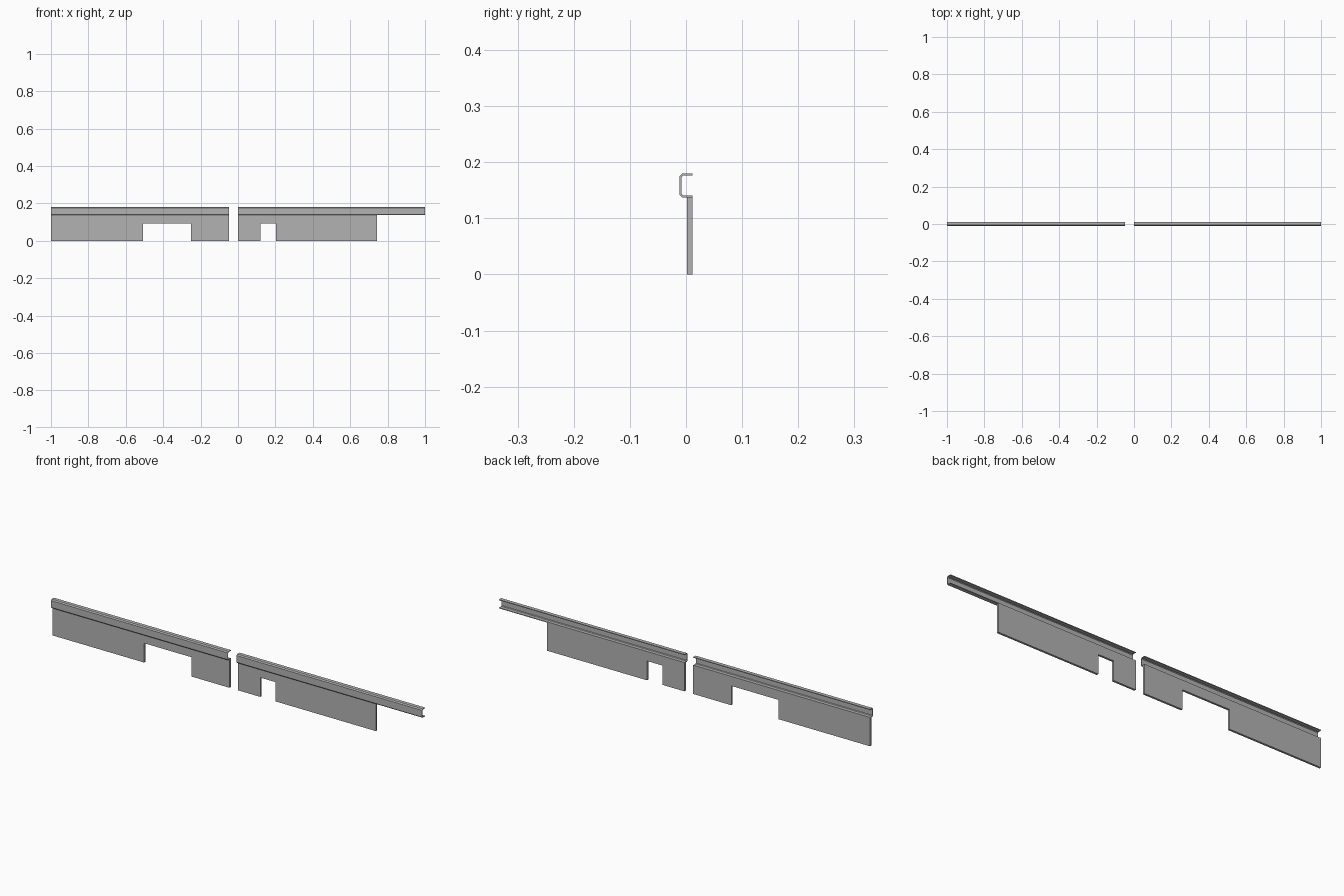
import bpy
import bmesh

cube = bpy.data.objects.get("Cube")
if cube:
    bpy.data.objects.remove(cube, do_unlink=True)

# Single plain grey finish
GREY = (0.45, 0.45, 0.45, 1.0)
grey = bpy.data.materials.new("plain grey")
grey.use_nodes = True
grey.diffuse_color = GREY
grey.node_tree.nodes["Principled BSDF"].inputs["Base Color"].default_value = GREY

BACK, FRONT = 0.0115, -0.0115
PANEL_FRONT = 0.0015
RAIL_LOW, RAIL_TOP = 0.137, 0.18
NOTCH_TOP = 0.094


def extrude(name, outline, offset):
    """Fill a closed outline and extrude it along the offset."""
    bm = bmesh.new()
    face = bm.faces.new([bm.verts.new(p) for p in outline])
    moved = bmesh.ops.extrude_face_region(bm, geom=[face], use_keep_orig=True)["geom"]
    bmesh.ops.translate(bm, vec=offset,
                        verts=[g for g in moved if isinstance(g, bmesh.types.BMVert)])
    bmesh.ops.recalc_face_normals(bm, faces=bm.faces)
    mesh = bpy.data.meshes.new(name)
    bm.to_mesh(mesh)
    bm.free()
    mesh.materials.append(grey)
    obj = bpy.data.objects.new(name, mesh)
    bpy.context.collection.objects.link(obj)
    return obj


def rail(name, x0, x1, wall=0.0035, chamfer=0.005):
    """Channel open to the back, with chamfered front corners."""
    def half_section(inset, c):
        y, z = FRONT + inset, RAIL_LOW + inset
        low = [(BACK, z), (y + c, z), (y, z + c)]
        high = [(py, RAIL_LOW + RAIL_TOP - pz) for py, pz in reversed(low)]
        return low + high
    section = half_section(0, chamfer) + half_section(wall, chamfer * 0.6)[::-1]
    extrude(name, [(x0, y, z) for y, z in section], (x1 - x0, 0, 0))


def panel(name, x0, x1, n0, n1):
    """Upright board with a rectangular notch in its lower edge."""
    outline = [(x0, 0), (n0, 0), (n0, NOTCH_TOP), (n1, NOTCH_TOP),
               (n1, 0), (x1, 0), (x1, RAIL_LOW), (x0, RAIL_LOW)]
    extrude(name, [(x, PANEL_FRONT, z) for x, z in outline],
            (0, BACK - PANEL_FRONT, 0))


# Right section: rail and board of equal length
rail("right_rail", -1.0, -0.047)
panel("right_panel", -1.0, -0.047, -0.507, -0.252)

# Left section: rail runs on beyond the board
rail("left_rail", 0.0, 1.0)
panel("left_panel", 0.0, 0.742, 0.119, 0.202)
